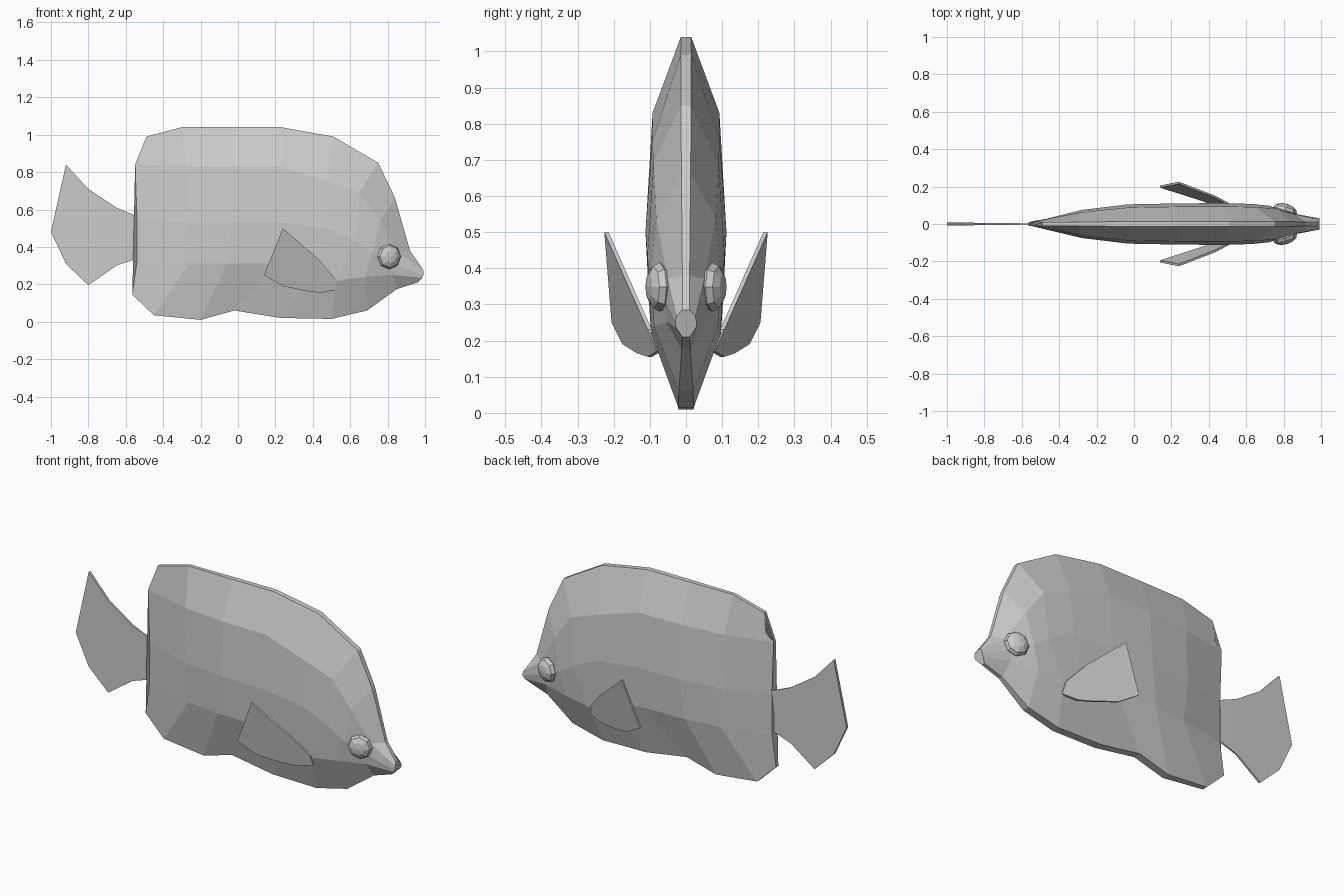
import bpy, bmesh
from mathutils import Matrix

if "Cube" in bpy.data.objects:
    bpy.data.objects.remove(bpy.data.objects["Cube"])


def finish(name, bm):
    bmesh.ops.recalc_face_normals(bm, faces=bm.faces[:])
    me = bpy.data.meshes.new(name)
    bm.to_mesh(me)
    bm.free()
    ob = bpy.data.objects.new(name, me)
    bpy.context.collection.objects.link(ob)
    return ob


def loft(name, rings):
    """Join equal-sized closed rings with quads and cap both ends."""
    bm = bmesh.new()
    vs = [[bm.verts.new(p) for p in r] for r in rings]
    n = len(vs[0])
    for a, b in zip(vs, vs[1:]):
        for i in range(n):
            j = (i + 1) % n
            bm.faces.new((a[i], a[j], b[j], b[i]))
    bm.faces.new(vs[0])
    bm.faces.new(vs[-1])
    return finish(name, bm)


# Body: five lengthwise lines (x, z) from belly to back, tail to mouth
belly = [(-.565, .145), (-.45, .035), (-.2, .01), (-.02, .06), (.23, .02),
         (.5, .015), (.69, .06), (.85, .175), (.96, .21)]
low = [(-.54, .32), (-.26, .31), (-.06, .31), (.2, .31), (.42, .28),
       (.53, .22), (.68, .24), (.83, .25), (.985, .235)]
mid = [(-.54, .55), (-.28, .53), (-.03, .53), (.23, .53), (.48, .5),
       (.63, .43), (.72, .37), (.83, .31), (.992, .25)]
high = [(-.55, .84), (-.28, .83), (-.03, .83), (.23, .83), (.48, .75),
        (.65, .69), (.76, .54), (.86, .37), (.993, .27)]
back = [(-.49, .99), (-.3, 1.04), (-.03, 1.04), (.23, 1.04), (.51, .99),
        (.75, .85), (.84, .66), (.92, .38), (.985, .285)]
widths = [.01, .075, .105, .11, .112, .107, .098, .06, .03]
factors = [.2, .9, 1, .84, .13]

rings = []
for w, column in zip(widths, zip(belly, low, mid, high, back)):
    side = [(x, max(.01, w * f), z) for f, (x, z) in zip(factors, column)]
    rings.append(side + [(x, -y, z) for x, y, z in reversed(side)])
loft("body", rings)

# Tail fin: thin fan, upper and lower edges
tail = [(-.53, .56, .34), (-.65, .61, .30), (-.8, .71, .195), (-.92, .84, .31)]
rings = []
for i, (x, top, bottom) in enumerate(tail):
    t = .003 + .0015 * i
    m = (-1, 0, .48) if i == 3 else (x, 0, .45)
    rings.append([(x, -t, bottom), (m[0], -t, m[2]), (x, -t, top),
                  (x, t, top), (m[0], t, m[2]), (x, t, bottom)])
loft("tail_fin", rings)

# Side fins: slanted plates flaring outward and backward
fin = [(.24, .22, .5), (.43, .147, .335), (.52, .1, .23), (.525, .075, .17),
       (.44, .1, .155), (.36, .13, .165), (.24, .17, .19), (.14, .2, .25)]
for name, s in (("left_fin", 1), ("right_fin", -1)):
    loft(name, [[(x, s * (y + t), z) for x, y, z in fin] for t in (-.006, .006)])

# Eyes: flattened low-poly balls
for name, s in (("left_eye", 1), ("right_eye", -1)):
    bm = bmesh.new()
    mat = (Matrix.Translation((.808, s * .073, .348))
           @ Matrix.Rotation(-s * .3, 4, 'Z')
           @ Matrix.Diagonal((.066, .036, .068, 1))
           @ Matrix.Rotation(1.5708, 4, 'X'))
    bmesh.ops.create_uvsphere(bm, u_segments=8, v_segments=6, radius=1, matrix=mat)
    finish(name, bm)
